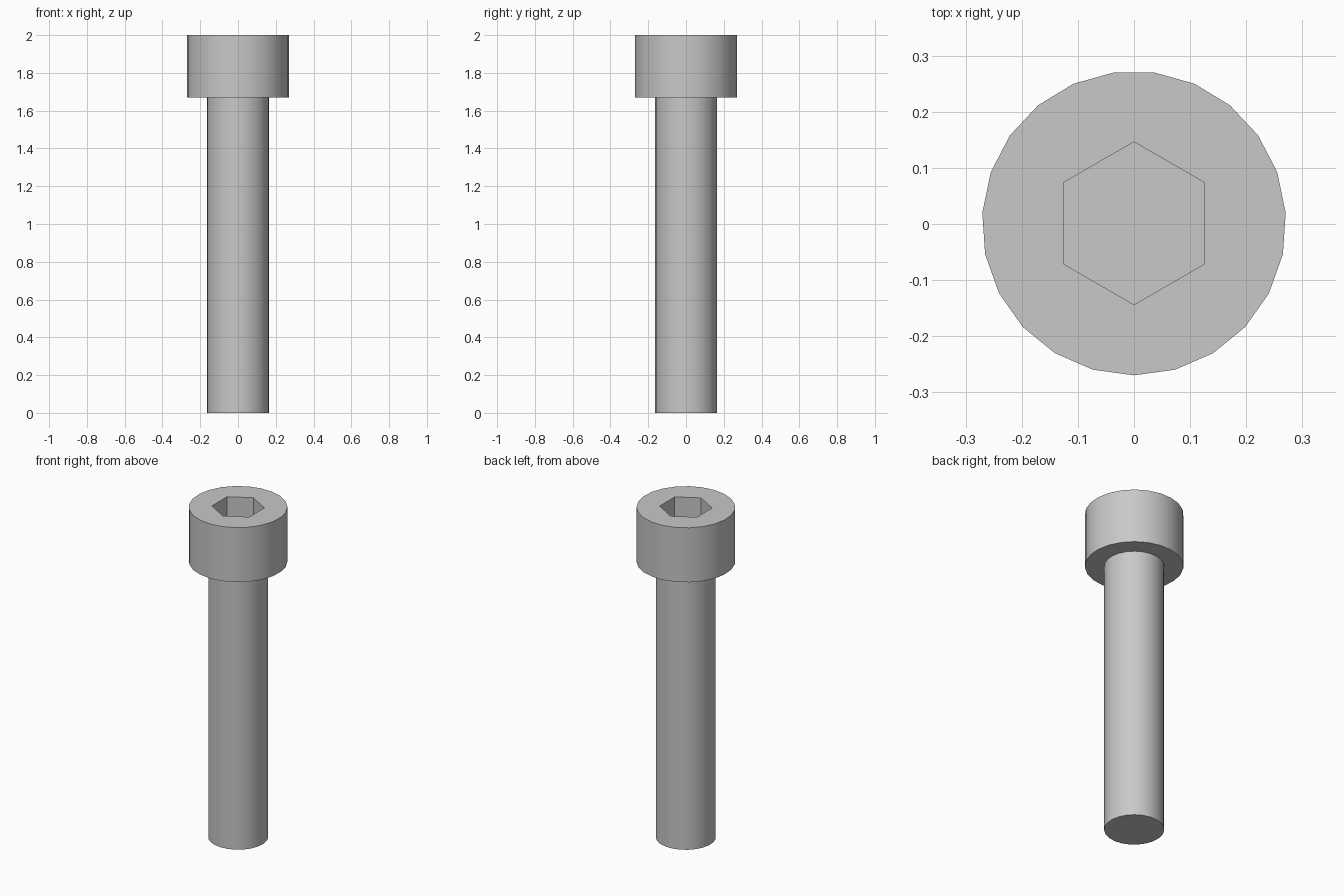
import bpy
from math import pi, radians

if "Cube" in bpy.data.objects:
    bpy.data.objects.remove(bpy.data.objects["Cube"], do_unlink=True)

SIDES = 23
HEAD_BASE, TOP = 1.67, 2.0
SOCKET_DEPTH = 0.167
CENTRE_Y = 0.0013  # balances the odd-sided outline

steel = bpy.data.materials.new("grey steel")
steel.use_nodes = True
colour = (0.58, 0.58, 0.58, 1)
steel.diffuse_color = colour
steel.node_tree.nodes["Principled BSDF"].inputs["Base Color"].default_value = colour


def prism(name, sides, radius, bottom, top):
    """Upright prism with one corner pointing to the front."""
    bpy.ops.mesh.primitive_cylinder_add(
        vertices=sides, radius=radius, depth=top - bottom,
        location=(0, CENTRE_Y, (bottom + top) / 2), rotation=(0, 0, pi))
    obj = bpy.context.object
    obj.name = obj.data.name = name
    obj.data.materials.append(steel)
    return obj


def smooth(obj):
    bpy.ops.object.select_all(action="DESELECT")
    obj.select_set(True)
    bpy.context.view_layer.objects.active = obj
    bpy.ops.object.shade_smooth_by_angle(angle=radians(30))


# Plain shank, seated just inside the head
shank = prism("shank", SIDES, 0.165, 0, HEAD_BASE + 0.01)
smooth(shank)

# Cylindrical head with a hexagonal socket cut into its top
head = prism("head", SIDES, 0.271, HEAD_BASE, TOP)
cutter = prism("socket_cutter", 6, 0.145, TOP - SOCKET_DEPTH, TOP + 0.1)
cutter.hide_render = True

socket = head.modifiers.new("hex socket", "BOOLEAN")
socket.operation = "DIFFERENCE"
socket.solver = "EXACT"
socket.object = cutter
bpy.context.view_layer.objects.active = head
bpy.ops.object.modifier_apply(modifier=socket.name)
bpy.data.objects.remove(cutter, do_unlink=True)
smooth(head)
